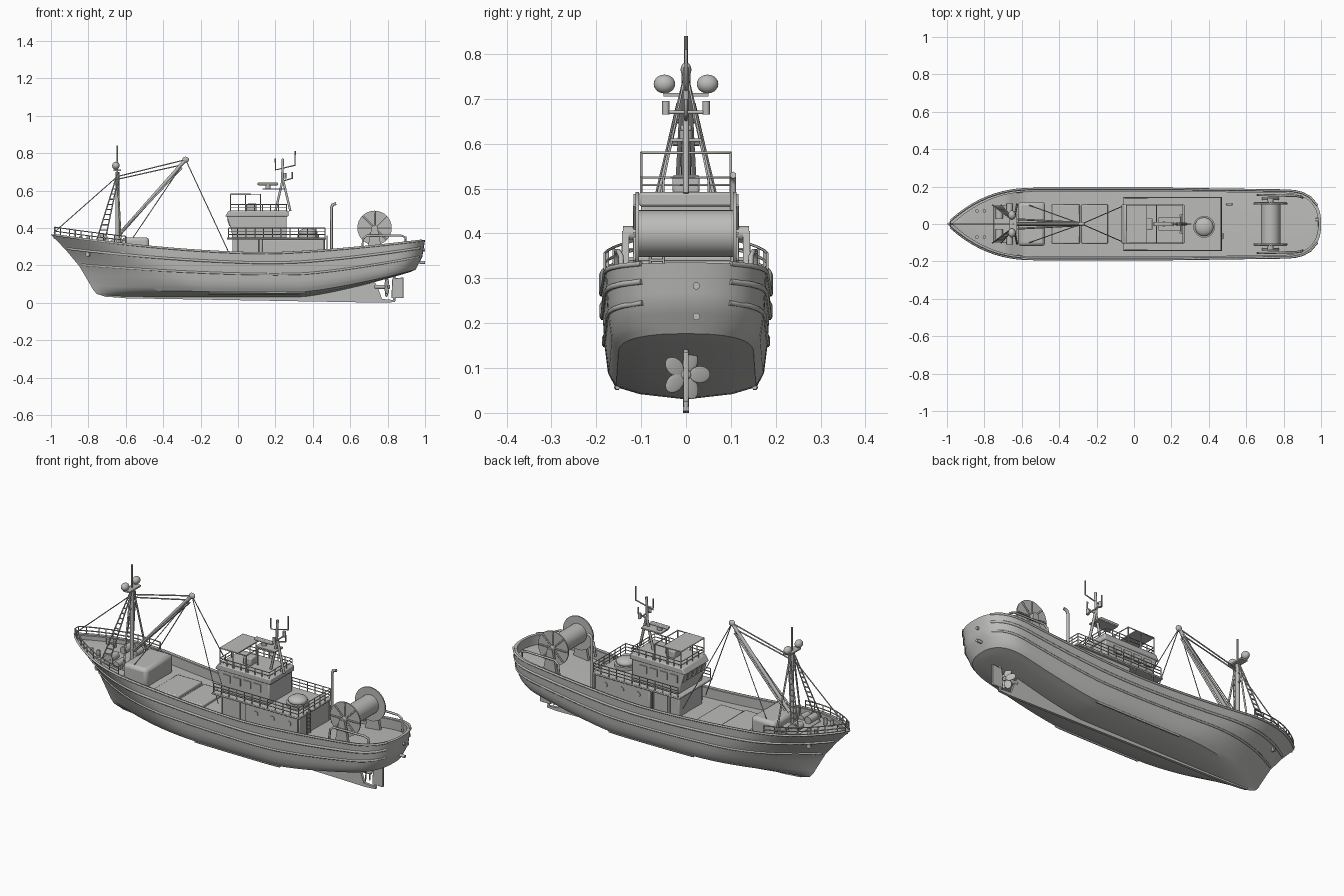
import bpy, bmesh, math
from mathutils import Vector

if "Cube" in bpy.data.objects:
    bpy.data.objects.remove(bpy.data.objects["Cube"])

grey = bpy.data.materials.new("plain_grey")
grey.use_nodes = True
grey.diffuse_color = (0.5, 0.5, 0.49, 1)
grey.node_tree.nodes["Principled BSDF"].inputs["Base Color"].default_value = (0.5, 0.5, 0.49, 1)


def finish(ob, name, bevel=0):
    ob.name = name
    ob.data.materials.append(grey)
    if bevel:
        mod = ob.modifiers.new("bevel", "BEVEL")
        mod.width, mod.segments = bevel, 2
    if ob.type == "MESH":
        bpy.ops.object.select_all(action="DESELECT")
        ob.select_set(True)
        bpy.context.view_layer.objects.active = ob
        bpy.ops.object.shade_smooth_by_angle(angle=math.radians(35))
    return ob


def from_bmesh(name, bm, bevel=0):
    bmesh.ops.recalc_face_normals(bm, faces=bm.faces)
    me = bpy.data.meshes.new(name)
    bm.to_mesh(me)
    bm.free()
    ob = bpy.data.objects.new(name, me)
    bpy.context.collection.objects.link(ob)
    return finish(ob, name, bevel)


def box(name, x0, x1, y0, y1, z0, z1, bevel=0.0):
    bpy.ops.mesh.primitive_cube_add(size=1)
    ob = bpy.context.object
    for v in ob.data.vertices:
        v.co = ((x0 + x1) / 2 + v.co.x * (x1 - x0), (y0 + y1) / 2 + v.co.y * (y1 - y0),
                (z0 + z1) / 2 + v.co.z * (z1 - z0))
    return finish(ob, name, bevel)


def prism(name, outline, half, y=0, bevel=0):
    """Side outline in x and z, extruded across the ship."""
    bm = bmesh.new()
    face = bm.faces.new([bm.verts.new((x, y - half, z)) for x, z in outline])
    ext = bmesh.ops.extrude_face_region(bm, geom=[face])["geom"]
    bmesh.ops.translate(bm, verts=[g for g in ext if isinstance(g, bmesh.types.BMVert)], vec=(0, 2 * half, 0))
    return from_bmesh(name, bm, bevel)


def cyl(name, a, b, r, sides=20, bevel=0):
    a, b = Vector(a), Vector(b)
    bpy.ops.mesh.primitive_cylinder_add(vertices=sides, radius=r, depth=(b - a).length, location=(a + b) / 2)
    ob = bpy.context.object
    ob.rotation_euler = (b - a).to_track_quat("Z", "Y").to_euler()
    return finish(ob, name, bevel)


def ball(name, loc, scale):
    bpy.ops.mesh.primitive_uv_sphere_add(segments=20, ring_count=10, location=loc)
    bpy.context.object.scale = scale
    return finish(bpy.context.object, name)


def tubes(name, paths, r=0.003):
    cu = bpy.data.curves.new(name, "CURVE")
    cu.dimensions, cu.bevel_depth, cu.bevel_resolution, cu.use_fill_caps = "3D", r, 1, True
    for path in paths:
        sp = cu.splines.new("POLY")
        sp.points.add(len(path) - 1)
        for p, co in zip(sp.points, path):
            p.co = (*co, 1)
    ob = bpy.data.objects.new(name, cu)
    bpy.context.collection.objects.link(ob)
    return finish(ob, name)


def rail(name, pts, height, bars=3, r=0.0025, spacing=0.045):
    paths = [[(x, y, z + height * k / bars) for x, y, z in pts] for k in range(1, bars + 1)]
    for a, b in zip(pts, pts[1:]):
        a, b = Vector(a), Vector(b)
        n = max(1, round((b - a).length / spacing))
        for i in range(n + 1):
            p = a.lerp(b, i / n)
            paths.append([p, p + Vector((0, 0, height))])
    return tubes(name, paths, r)


def interp(table, t):
    for (a, fa), (b, fb) in zip(table, table[1:]):
        if t <= b:
            return fa + (fb - fa) * (t - a) / (b - a)
    return table[-1][1]


# Hull shape: u runs bow to stern, v runs keel to sheer
STEM = [(0, -.70), (.05, -.755), (.12, -.775), (.25, -.80), (.5, -.85), (.75, -.92), (1, -1)]
STERN = [(0, .89), (.05, .92), (.12, .95), (.5, .985), (1, 1)]
SECTION = [(0, 0), (.05, .55), (.12, .84), (.25, .925), (.5, .965), (.75, .985), (1, 1)]
LEVELS = [0, .025, .05, .08, .12, .18, .25, .37, .5, .62, .75, .87, 1]


def hull(u, v, out=0.0):
    xs = -1 + 2 * u
    sheer = .265 + (.1 * ((.15 - xs) / 1.15) ** 1.7 if xs < .15 else .07 * ((xs - .15) / .85) ** 1.5)
    keel = .03 + .125 * (max(0, xs - .3) / .7) ** 1.3
    x0, x1 = interp(STEM, v), interp(STERN, v)
    bow = min(1, u / (.24 + .14 * (1 - v)))
    aft = min(1, (1 - u) / .1)
    y = .188 * (1 - .06 * max(0, u - .6) / .4) * interp(SECTION, v)
    y *= (1 - (1 - bow) ** (2.4 - .6 * (1 - v))) * max(0, 1 - (1 - aft) ** 2.6) ** .4
    return Vector((x0 + (x1 - x0) * u, y + out, keel + (sheer - keel) * v))


# Hull with bulwark and deck
bm = bmesh.new()
N = 56
rings = []
for i in range(N + 1):
    u = (1 - math.cos(math.pi * i / N)) / 2
    half = [hull(u, v) for v in LEVELS]
    top = half[-1]
    inner = max(0, top.y - .014)
    depth = .022 if top.x < -.64 else .052
    half += [Vector((top.x * .986, inner, top.z)), Vector((top.x * .986, inner, top.z - depth)),
             Vector((top.x * .986, 0, top.z - depth + .004))]
    ring = half + [Vector((p.x, -p.y, p.z)) for p in half[-2:0:-1]]
    rings.append([bm.verts.new(p) for p in ring])
for a, b in zip(rings, rings[1:]):
    for j in range(len(a)):
        k = (j + 1) % len(a)
        bm.faces.new((a[j], a[k], b[k], b[j]))
bmesh.ops.remove_doubles(bm, verts=bm.verts, dist=1e-5)
bmesh.ops.dissolve_degenerate(bm, edges=bm.edges, dist=1e-5)
from_bmesh("hull", bm)


def hull_line(v, u0, u1, s, out=0.0, n=50):
    pts = [hull(u0 + (u1 - u0) * i / n, v, out) for i in range(n + 1)]
    return [(p.x, s * p.y, p.z) for p in pts]


SIDES = (-1, 1)
for label, v, r in (("cap_rail", 1, .006), ("upper_rub_strake", .78, .007), ("lower_rub_strake", .52, .006)):
    tubes(label, [hull_line(v, .01, .99, s) for s in SIDES], r)
tubes("bilge_keels", [hull_line(.11, .36, .66, s, .004) for s in SIDES], .006)
for s in SIDES:
    p = hull(.06, .72)
    cyl("hawse_pipe", (p.x, s * (p.y - .01), p.z), (p.x - .008, s * (p.y + .008), p.z), .012)
for z in (.215, .283):
    cyl("transom_port", (.97, .023, z), (1.0, .023, z), .008)

# Keel, rudder and propeller
prism("keel_and_skeg", [(-.7, .05), (-.7, .032), (-.6, .024), (.78, 0), (.84, .004), (.84, .014), (.77, .02),
                        (.745, .09), (.72, .125), (.3, .06)], .007)
prism("rudder", [(.82, .025), (.885, .025), (.885, .135), (.825, .13)], .006, bevel=.003)
cyl("rudder_stock", (.835, 0, .01), (.835, 0, .18), .006)
cyl("propeller_hub", (.73, 0, .085), (.812, 0, .085), .011, bevel=.004)
for i in range(5):
    a = math.tau * i / 5 + .3
    blade = ball("propeller_blade", (.795, .031 * math.sin(a), .085 + .031 * math.cos(a)), (.003, .019, .026))
    blade.rotation_mode = "XYZ"
    blade.rotation_euler = (-a, 0, .5)
    blade.rotation_euler = (blade.matrix_basis.to_3x3().Identity(3) @ Vector((-a, 0, .5)))

# Fore deck gear
box("foredeck_casing", -.62, -.475, -.118, .118, .24, .35, .018)
box("cargo_hatch", -.44, -.29, -.105, .105, .22, .252, .005)
box("aft_cargo_hatch", -.28, -.14, -.105, .105, .215, .242, .005)
for s in SIDES:
    cyl("windlass_drum", (-.72, s * .03, .335), (-.72, s * .095, .335), .02)
    cyl("windlass_end", (-.72, s * .095, .335), (-.72, s * .1, .335), .028)
    cyl("winch_drum", (-.665, s * .05, .325), (-.665, s * .11, .325), .017)
    for x in (-.84, -.8):
        cyl("bollard", (x, s * .07, .31), (x, s * .07, .355), .009, 12)
box("windlass_bed", -.75, -.65, -.1, .1, .28, .318, .004)
bow_edge = [hull(u, 1, -.004) for u in (.2, .17, .14, .11, .08, .05, .025, .01)]
loop = [(p.x, p.y, p.z) for p in bow_edge] + [(p.x, -p.y, p.z) for p in reversed(bow_edge)]
rail("bow_rail", loop, .042, 2, .003)

# Foremast, ladders, lamps, boom and rigging
MX = -.645
cyl("foremast", (MX, 0, .28), (MX, 0, .70), .011)
cyl("foremast_top", (MX, 0, .69), (MX, 0, .84), .004, 10)
box("lamp_platform", MX - .02, MX + .02, -.05, .05, .705, .713)
for s in SIDES:
    ball("mast_lamp", (MX - .008, s * .048, .733), (.02, .024, .021))
    top, base = Vector((MX, s * .018, .69)), Vector((-.755, s * .10, .335))
    side = Vector((.045, 0, 0))
    bars = [[top, base], [top + side * .2, base + side]]
    bars += [[top.lerp(base, k / 13), (top + side * .2).lerp(base + side, k / 13)] for k in range(1, 13)]
    tubes("shroud_ladder", bars, .0035)
    tubes("mast_leg", [[(MX, s * .012, .70), (MX + .02, s * .105, .30)]], .005)
for z in (.60, .65):
    cyl("mast_crosstree", (MX, -.03, z), (MX, .03, z), .005, 10)
tip = (-.28, 0, .765)
cyl("boom", (-.63, 0, .37), tip, .0095)
ball("boom_head", tip, (.018, .012, .016))
for s in SIDES:
    tubes("boom_brace", [[(-.62, s * .025, .385), (-.30, s * .008, .72)]], .005)
    tubes("boom_guy", [[tip, (-.56, s * .10, .35)], [tip, (-.05, s * .10, .27)]], .0025)
tubes("topping_lift", [[(MX, 0, .675), tip], [(MX, 0, .66), (-.31, 0, .735)]], .0035)
tubes("forestay", [[(-.985, 0, .375), (MX, 0, .675)]], .003)

# Deckhouse and wheelhouse
box("lower_house", -.03, .13, -.1, .1, .2, .345, .006)
box("aft_house", .13, .465, -.13, .13, .2, .34, .006)
box("bridge_deck", -.06, .47, -.145, .145, .338, .348, .003)
rail("bridge_deck_rail", [(-.05, -.14, .348), (.465, -.14, .348), (.465, .14, .348), (-.05, .14, .348)], .052)
prism("wheelhouse", [(-.03, .345), (.26, .345), (.26, .465), (-.06, .465), (-.035, .385)], .1, bevel=.006)
prism("wheelhouse_roof", [(-.07, .46), (.27, .46), (.27, .492), (-.05, .492)], .105, bevel=.006)
for i in range(5):
    y = -.08 + .04 * i
    pane = box("front_window", -.003, .003, -.015, .015, -.02, .02)
    pane.location, pane.rotation_euler = (-.05, y, .43), (0, -.3, 0)
for s in SIDES:
    for i in range(4):
        box("side_window", -.02 + .062 * i, .025 + .062 * i, s * .102 - .003, s * .102 + .003, .405, .445)
    for x in (.2, .3, .4):
        cyl("porthole", (x, s * .125, .295), (x, s * .134, .295), .014)
    box("house_door", .04, .085, s * .102 - .003, s * .102 + .003, .23, .32)
    for x in (.0, .11, .46):
        cyl("deck_stanchion", (x, s * .138, .21), (x, s * .138, .34), .004, 8)
rail("roof_rail", [(-.04, -.1, .49), (.26, -.1, .49), (.26, .1, .49), (-.04, .1, .49), (-.04, -.1, .49)], .035, 2)
rail("canopy_frame", [(-.04, -.1, .49), (.12, -.1, .49), (.12, .1, .49), (-.04, .1, .49), (-.04, -.1, .49)],
     .09, 1, .003, .1)
prism("canopy_windbreak", [(-.04, .577), (.07, .577), (.07, .583), (-.04, .583)], .1)
box("roof_console", .05, .1, -.03, .03, .49, .53, .005)

# Radar mast
tubes("radar_mast", [[(.2, 0, .49), (.235, 0, .64), (.24, 0, .77)], [(.28, 0, .49), (.24, 0, .66)]], .007)
box("radar_platform", .13, .25, -.035, .035, .605, .612)
cyl("radar_pedestal", (.16, 0, .61), (.16, 0, .63), .014)
box("radar_scanner", .105, .215, -.012, .012, .628, .642, .004)
tubes("mast_spreaders", [[(.2, 0, .77), (.2, 0, .71), (.305, 0, .735), (.305, 0, .81)],
                         [(.25, -.045, .67), (.25, .045, .67)], [(.235, 0, .65), (.29, 0, .665), (.29, 0, .70)]], .004)
for s in SIDES:
    cyl("mast_light", (.25, s * .045, .665), (.25, s * .045, .695), .008, 12)

# Life raft, exhaust pipe and house ladder
cyl("raft_cradle", (.375, -.015, .345), (.375, -.015, .365), .058, 24)
ball("life_raft", (.375, -.015, .375), (.05, .05, .025))
tubes("exhaust_pipe", [[(.5, .105, .24), (.5, .105, .51), (.507, .105, .525), (.525, .105, .53)]], .008)
tubes("house_ladder", [[(.475, y, .22), (.475, y, .36)] for y in (-.08, -.05)] +
      [[(.475, -.08, z / 50), (.475, -.05, z / 50)] for z in range(12, 18)], .003)

# Net drum and stern bars
DX, DZ = .73, .40
cyl("net_drum", (DX, -.11, DZ), (DX, .11, DZ), .052, 28)
for s in SIDES:
    cyl("drum_flange", (DX, s * .105, DZ), (DX, s * .112, DZ), .092, 32)
    tubes("flange_spokes", [[(DX, s * .114, DZ), (DX + .088 * math.cos(a), s * .114, DZ + .088 * math.sin(a))]
                            for a in [math.tau * k / 8 for k in range(8)]], .004)
    cyl("drum_bearing", (DX, s * .11, DZ), (DX, s * .14, DZ), .016)
    prism("drum_support", [(.68, .23), (.78, .23), (.745, .405), (.715, .405)], .008, s * .135)
    tubes("stern_bar", [[(.66, s * .155, .27), (.67, s * .155, .345), (.69, s * .155, .36), (.87, s * .15, .36),
                         (.895, s * .145, .35), (.9, s * .142, .28)]], .006)
